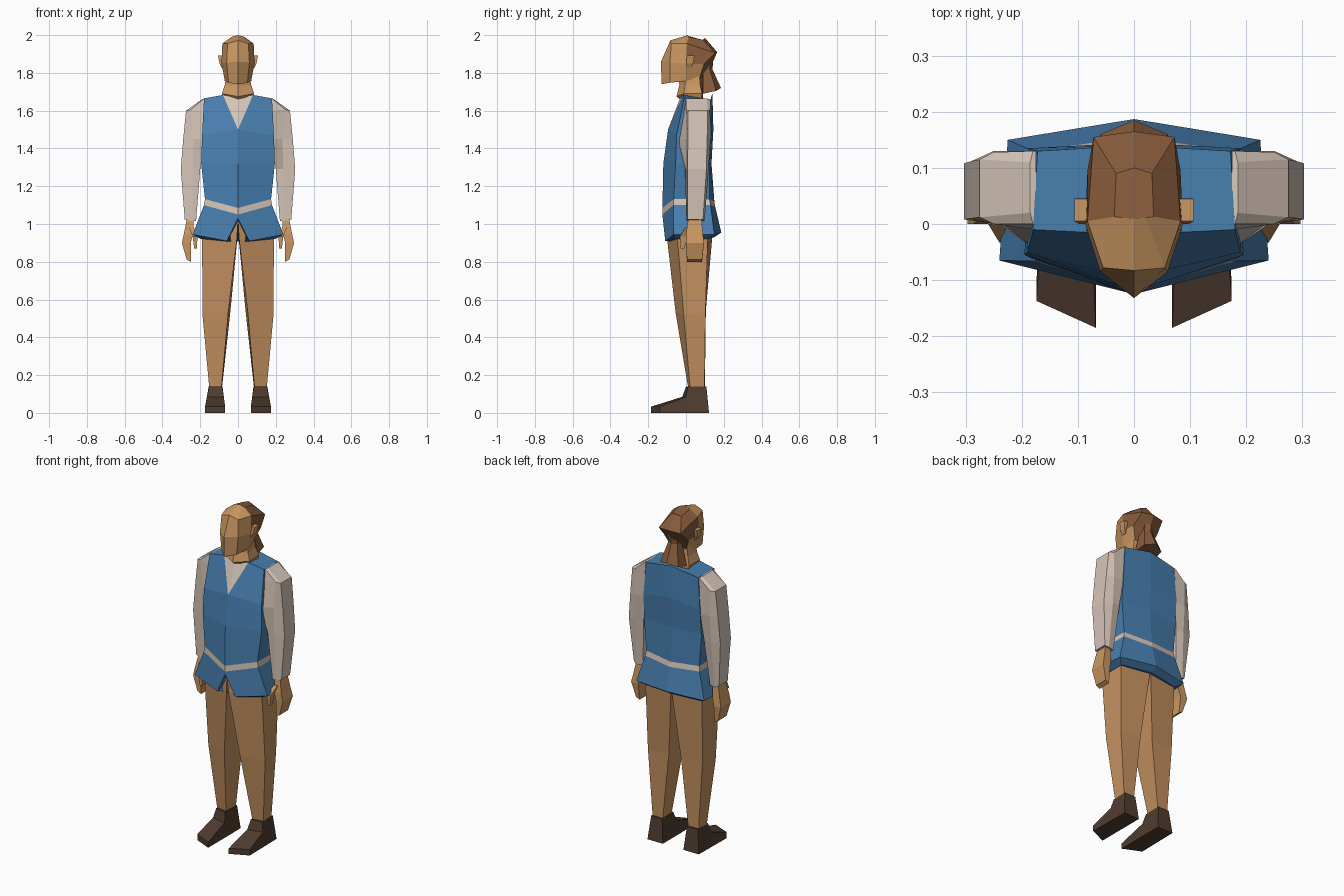
import bpy, bmesh


def material(name, code):
    rgb = [int(code[i:i + 2], 16) / 255 for i in (0, 2, 4)]
    lin = [c / 12.92 if c <= 0.04045 else ((c + 0.055) / 1.055) ** 2.4 for c in rgb]
    m = bpy.data.materials.new(name)
    m.diffuse_color = (*lin, 1)
    return m


BLUE = material("vest blue", "487FB0")
CREAM = material("shirt cream", "D6C5B8")
SKIN = material("skin tan", "CB9862")
TROUSER = material("trouser tan", "C49160")
SHOE = material("shoe brown", "4F3C30")
HAIR = material("hair brown", "875B3B")


def loft(name, rings, mats, rule=None):
    """Skin a stack of equal-length rings, cap both ends; rule(centre, row) picks a material slot."""
    bm = bmesh.new()
    row_of = bm.faces.layers.int.new("row")
    vs = [[bm.verts.new(p) for p in r] for r in rings]
    n = len(rings[0])
    for i in range(len(rings) - 1):
        for j in range(n):
            k = (j + 1) % n
            f = bm.faces.new((vs[i][j], vs[i][k], vs[i + 1][k], vs[i + 1][j]))
            f[row_of] = i
    for cap, row in ((vs[0], -1), (vs[-1], len(rings))):
        bm.faces.new(cap)[row_of] = row
    bmesh.ops.remove_doubles(bm, verts=bm.verts, dist=0.0005)
    bmesh.ops.recalc_face_normals(bm, faces=bm.faces)
    if rule:
        for f in bm.faces:
            f.material_index = rule(f.calc_center_median(), f[row_of])
    me = bpy.data.meshes.new(name)
    bm.to_mesh(me)
    bm.free()
    me.attributes.remove(me.attributes["row"])
    for m in mats:
        me.materials.append(m)
    ob = bpy.data.objects.new(name, me)
    bpy.context.collection.objects.link(ob)
    return ob


def whole(half):
    """Close a half ring (first and last points on x = 0) across the middle."""
    return half + [(-x, y, z) for x, y, z in half[-2:0:-1]]


def pair(name, rings, mat):
    for side, s in (("left", 1), ("right", -1)):
        loft(f"{name}_{side}", [[(s * x, y, z) for x, y, z in r] for r in rings], [mat])


# Vest: front centre, lapel / notch point, side front, side back, back centre
torso = [
    [(0, -.03, 1.67), (.08, -.015, 1.683), (.18, -.01, 1.665), (.172, .13, 1.66), (0, .14, 1.69)],
    [(0, -.095, 1.50), (0, -.095, 1.50), (.19, -.05, 1.47), (.187, .135, 1.47), (0, .145, 1.5)],
    [(0, -.12, 1.32), (0, -.12, 1.32), (.195, -.055, 1.32), (.19, .125, 1.32), (0, .135, 1.32)],
    [(0, -.125, 1.085), (0, -.125, 1.085), (.175, -.065, 1.132), (.175, .125, 1.13), (0, .15, 1.12)],
    [(0, -.125, 1.05), (0, -.125, 1.05), (.18, -.066, 1.10), (.18, .13, 1.10), (0, .155, 1.09)],
    [(0, -.122, 1.03), (.06, -.11, .91), (.24, -.065, .945), (.225, .15, .945), (0, .187, .955)],
    [(0, -.09, 1.01), (.06, -.09, .908), (.20, -.05, .922), (.19, .12, .922), (0, .15, .93)],
]
loft("vest", [whole(r) for r in torso], [BLUE, CREAM],
     lambda c, row: int(row == 3 or (row == 0 and c.y < 0 and abs(c.x) < .06)))

# Sleeves: inner front, outer front, outer edge pair, outer back, inner back
pair("sleeve", [
    [(.175, .0, 1.665), (.18, .0, 1.664), (.185, .02, 1.664), (.185, .11, 1.664), (.18, .13, 1.66), (.175, .13, 1.66)],
    [(.18, -.01, 1.60), (.25, .0, 1.605), (.275, .012, 1.60), (.275, .115, 1.60), (.25, .128, 1.60), (.18, .13, 1.60)],
    [(.18, -.042, 1.45), (.235, .0, 1.45), (.29, .01, 1.45), (.29, .112, 1.45), (.25, .13, 1.45), (.185, .13, 1.45)],
    [(.20, -.005, 1.29), (.24, .0, 1.29), (.303, .008, 1.29), (.303, .108, 1.29), (.25, .12, 1.29), (.20, .115, 1.29)],
    [(.222, .008, 1.015), (.24, .002, 1.015), (.282, .008, 1.025), (.282, .09, 1.025), (.26, .098, 1.015), (.222, .09, 1.015)],
], CREAM)


def box_ring(x0, x1, y0, y1, z, dz=0):
    return [(x0, y0, z), (x1, y0, z + dz), (x1, y1, z + dz), (x0, y1, z)]


# Hands with thumbs
pair("hand", [box_ring(.235, .27, .012, .082, 1.03), box_ring(.238, .287, .0, .09, .945),
              box_ring(.25, .297, .0, .095, .90), box_ring(.248, .272, .005, .085, .80, .012)], SKIN)
pair("thumb", [box_ring(.235, .26, .0, .035, .985), box_ring(.215, .24, -.033, .005, .935),
               box_ring(.217, .232, -.03, -.008, .87)], SKIN)

# Trouser legs: inner front, outer front, outer back, inner back
pair("trouser_leg", [
    [(0, -.105, 1.02), (.175, -.045, 1.0), (.175, .115, 1.0), (0, .14, 1.0)],
    [(.006, -.10, .92), (.19, -.045, .92), (.188, .115, .92), (.004, .138, .92)],
    [(.052, -.055, .53), (.188, -.012, .52), (.18, .103, .53), (.04, .105, .54)],
    [(.088, .012, .13), (.152, .022, .13), (.152, .098, .13), (.085, .1, .13)],
], TROUSER)

# Shoes: inner and outer side profiles joined
pair("shoe", [
    [(.068, .122, 0), (.082, .108, .14), (.085, .0, .14), (.075, -.02, .085), (.068, -.185, .033), (.068, -.185, 0)],
    [(.17, .122, 0), (.155, .108, .14), (.152, .01, .14), (.165, .0, .085), (.174, -.137, .035), (.174, -.137, 0)],
], SHOE)

# Neck
loft("neck", [whole(r) for r in [
    [(0, -.04, 1.80), (.06, .0, 1.80), (.055, .07, 1.80), (0, .085, 1.80)],
    [(0, -.035, 1.735), (.07, -.005, 1.735), (.065, .075, 1.735), (0, .085, 1.735)],
    [(0, -.05, 1.675), (.085, -.012, 1.69), (.08, .085, 1.69), (0, .09, 1.69)],
    [(0, -.02, 1.65), (.07, .0, 1.66), (.07, .08, 1.65), (0, .09, 1.65)],
]], [SKIN])

# Head: face centre, cheek, temple, rear side, rear centre; hair behind the temples
head = [
    [(0, -.13, 1.74), (.05, -.085, 1.748), (.07, .0, 1.757), (.05, .07, 1.77), (0, .08, 1.77)],
    [(0, -.132, 1.86), (.06, -.085, 1.855), (.087, .0, 1.85), (.083, .095, 1.845), (0, .13, 1.83)],
    [(0, -.083, 1.972), (.055, -.078, 1.955), (.083, .005, 1.955), (.072, .155, 1.905), (0, .165, 1.91)],
    [(0, .01, 2.0), (.02, .011, 1.995), (.035, .013, 1.99), (.032, .09, 1.975), (0, .1, 1.985)],
]
loft("head", [whole(r) for r in head], [SKIN, HAIR],
     lambda c, row: int(c.y > .025 and (row > 0 or c.y > .07)))

# Ears
pair("ear", [box_ring(.07, .085, .0, .03, 1.825), box_ring(.075, .098, .0, .038, 1.85),
             box_ring(.075, .106, .005, .045, 1.892)], SKIN)

# Ponytail
loft("ponytail", [whole(r) for r in [
    [(0, .08, 1.87), (.03, .085, 1.87), (.03, .13, 1.87), (0, .145, 1.87)],
    [(0, .085, 1.82), (.035, .09, 1.82), (.03, .125, 1.82), (0, .14, 1.82)],
    [(0, .08, 1.69), (.068, .09, 1.69), (.06, .16, 1.705), (0, .185, 1.72)],
]], [HAIR])
